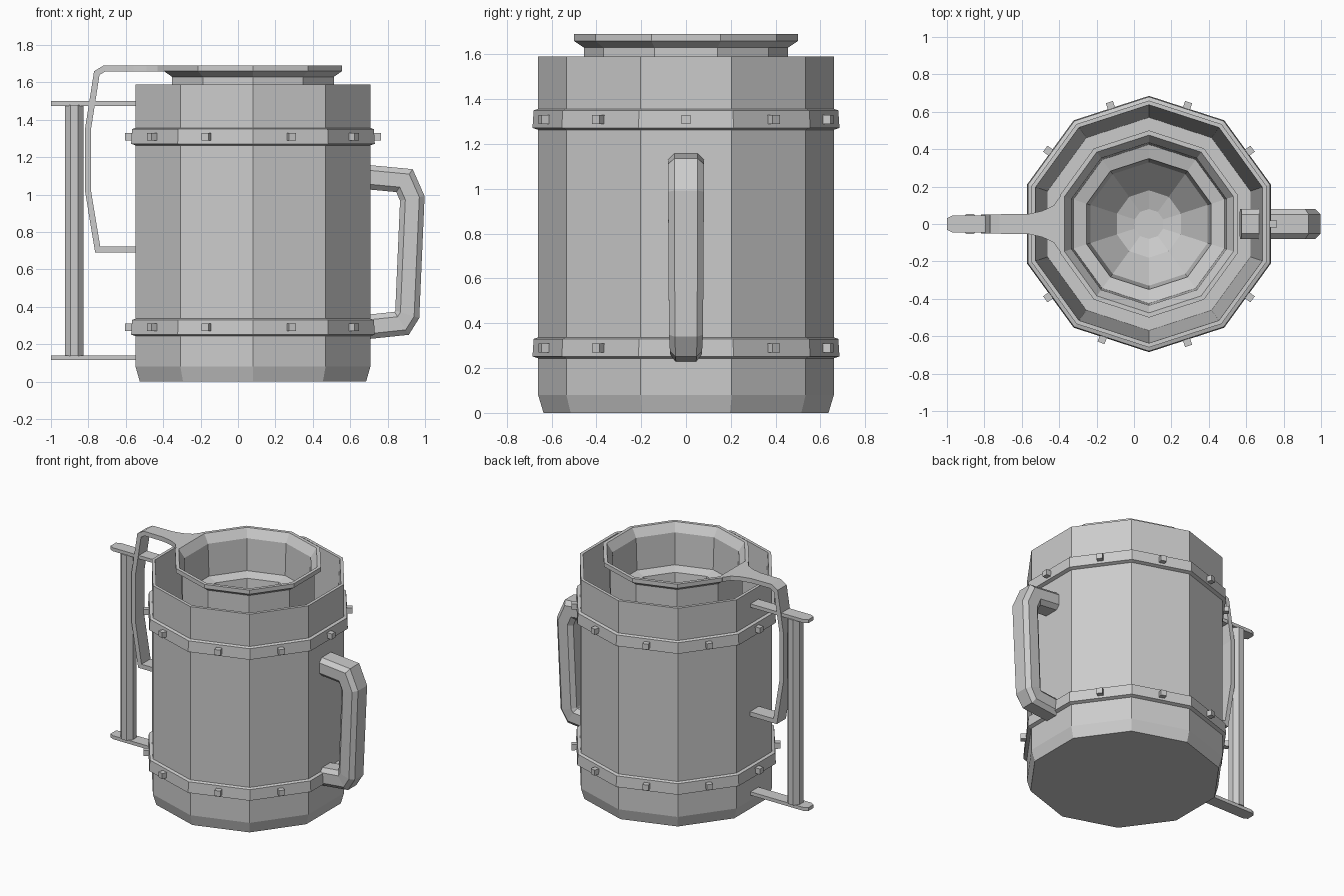
import bpy, bmesh, math
from mathutils import Vector

if "Cube" in bpy.data.objects:
    bpy.data.objects.remove(bpy.data.objects["Cube"])

CX = 0.08      # axis of the vessel
SIDES = 10

steel = bpy.data.materials.new("light_grey")
steel.use_nodes = True
GREY = (0.6, 0.6, 0.6, 1)
steel.diffuse_color = GREY
steel.node_tree.nodes["Principled BSDF"].inputs["Base Color"].default_value = GREY


def finish(name, bm):
    bmesh.ops.recalc_face_normals(bm, faces=bm.faces)
    mesh = bpy.data.meshes.new(name)
    bm.to_mesh(mesh)
    bm.free()
    mesh.materials.append(steel)
    obj = bpy.data.objects.new(name, mesh)
    bpy.context.collection.objects.link(obj)
    return obj


def skin(bm, rings, closed):
    """Join rings of vertices with quads; cap the ends or close the loop."""
    count = len(rings[0])
    pairs = list(zip(rings, rings[1:]))
    if closed:
        pairs.append((rings[-1], rings[0]))
    else:
        bm.faces.new(rings[0])
        bm.faces.new(rings[-1])
    for a, b in pairs:
        for i in range(count):
            j = (i + 1) % count
            bm.faces.new((a[i], a[j], b[j], b[i]))


def lathe(name, profile, closed=False):
    """Turn a (radius, height) profile into a ten-sided body."""
    bm = bmesh.new()
    rings = []
    for r, z in profile:
        angles = [math.pi / 2 + math.tau * i / SIDES for i in range(SIDES)]
        rings.append([bm.verts.new((CX + r * math.cos(a), r * math.sin(a), z))
                      for a in angles])
    skin(bm, rings, closed)
    return finish(name, bm)


def sweep(name, path, section):
    """Sweep a (normal, sideways) section along (x, z, width scale) points."""
    bm = bmesh.new()
    pts = [Vector((x, z)) for x, z, w in path]
    rings = []
    for i, p in enumerate(pts):
        before = (p - pts[i - 1]).normalized() if i else (pts[1] - p).normalized()
        after = (pts[i + 1] - p).normalized() if i < len(pts) - 1 else before
        t = (before + after).normalized()
        mitre = 1 / max(t.dot(before), 0.5)
        n = Vector((-t.y, t.x)) * mitre
        rings.append([bm.verts.new((p.x + n.x * u, v * path[i][2], p.y + n.y * u))
                      for u, v in section])
    skin(bm, rings, False)
    return finish(name, bm)


def prism(name, outline, z0, z1):
    bm = bmesh.new()
    skin(bm, [[bm.verts.new((x, y, z)) for x, y in outline] for z in (z0, z1)], False)
    return finish(name, bm)


# Outer vessel: chamfered foot, thin wall, open top
lathe("mug_body", [(0.636, 0), (0.66, 0.08), (0.66, 1.59), (0.637, 1.59),
                   (0.625, 1.3), (0.57, 0.08)])

# Hanging inner cup with a flared lip, a step and a tapered bowl
lathe("inner_cup", [(0.20, 0.95), (0.37, 1.12), (0.455, 1.38), (0.455, 1.63),
                    (0.5, 1.66), (0.5, 1.69), (0.475, 1.69), (0.435, 1.63),
                    (0.425, 1.40), (0.35, 1.38), (0.33, 1.2), (0.18, 1.02),
                    (0.08, 0.99)])

# Two hoops, each with a ring of square studs
for label, z in (("lower", 0.24), ("upper", 1.26)):
    lathe(label + "_hoop", [(0.65, z), (0.685, z + 0.012), (0.68, z + 0.09),
                            (0.65, z + 0.1)], closed=True)
    bm = bmesh.new()
    for i in range(SIDES):
        a = math.radians(36 * i)
        if i == 7:
            a -= math.radians(4)
        d = Vector((math.cos(a), math.sin(a), 0))
        made = bmesh.ops.create_cube(bm, size=1)["verts"]
        for v in made:
            side = Vector((-d.y, d.x, 0))
            v.co = (Vector((CX, 0, z + 0.05)) + d * (0.655 + v.co.x * 0.06)
                    + side * v.co.y * 0.04 + Vector((0, 0, v.co.z * 0.04)))
    finish(label + "_studs", bm)

# Grip handle with a chamfered section
half, wide, cut = 0.065, 0.08, 0.028
grip = [(half, wide - cut), (half - cut, wide), (cut - half, wide), (-half, wide - cut),
        (-half, cut - wide), (cut - half, -wide), (half - cut, -wide), (half, cut - wide)]
sweep("grip_handle", [(0.57, 1.105, 1), (0.89, 1.075, 1), (0.932, 0.98, 1),
                      (0.905, 0.36, 0.95), (0.875, 0.312, 0.9), (0.57, 0.28, 0.85)], grip)

# Flat strap: flares into the cup lip, then hooks down to the vessel side
flat = [(0.016, 0.052), (-0.016, 0.052), (-0.016, -0.052), (0.016, -0.052)]
sweep("cup_strap", [(-0.385, 1.674, 3.1), (-0.43, 1.674, 1.9), (-0.49, 1.674, 1.35),
                    (-0.56, 1.674, 1.05), (-0.715, 1.674, 1), (-0.755, 1.65, 1),
                    (-0.802, 1.35, 1), (-0.802, 1.02, 1), (-0.75, 0.706, 1),
                    (-0.53, 0.706, 1)], flat)

# Two brackets with clipped ends and the upright rod between them
bracket = [(-0.53, -0.045), (-0.53, 0.045), (-0.97, 0.045), (-1.0, 0.03),
           (-1.0, -0.03), (-0.97, -0.045)]
for label, z in (("lower", 0.115), ("upper", 1.475)):
    prism(label + "_bracket", bracket, z, z + 0.025)
rod = [(-0.876 + 0.053 * math.cos(math.tau * (i + 0.5) / 8),
        0.058 * math.sin(math.tau * (i + 0.5) / 8)) for i in range(8)]
prism("upright_rod", rod, 0.138, 1.478)
